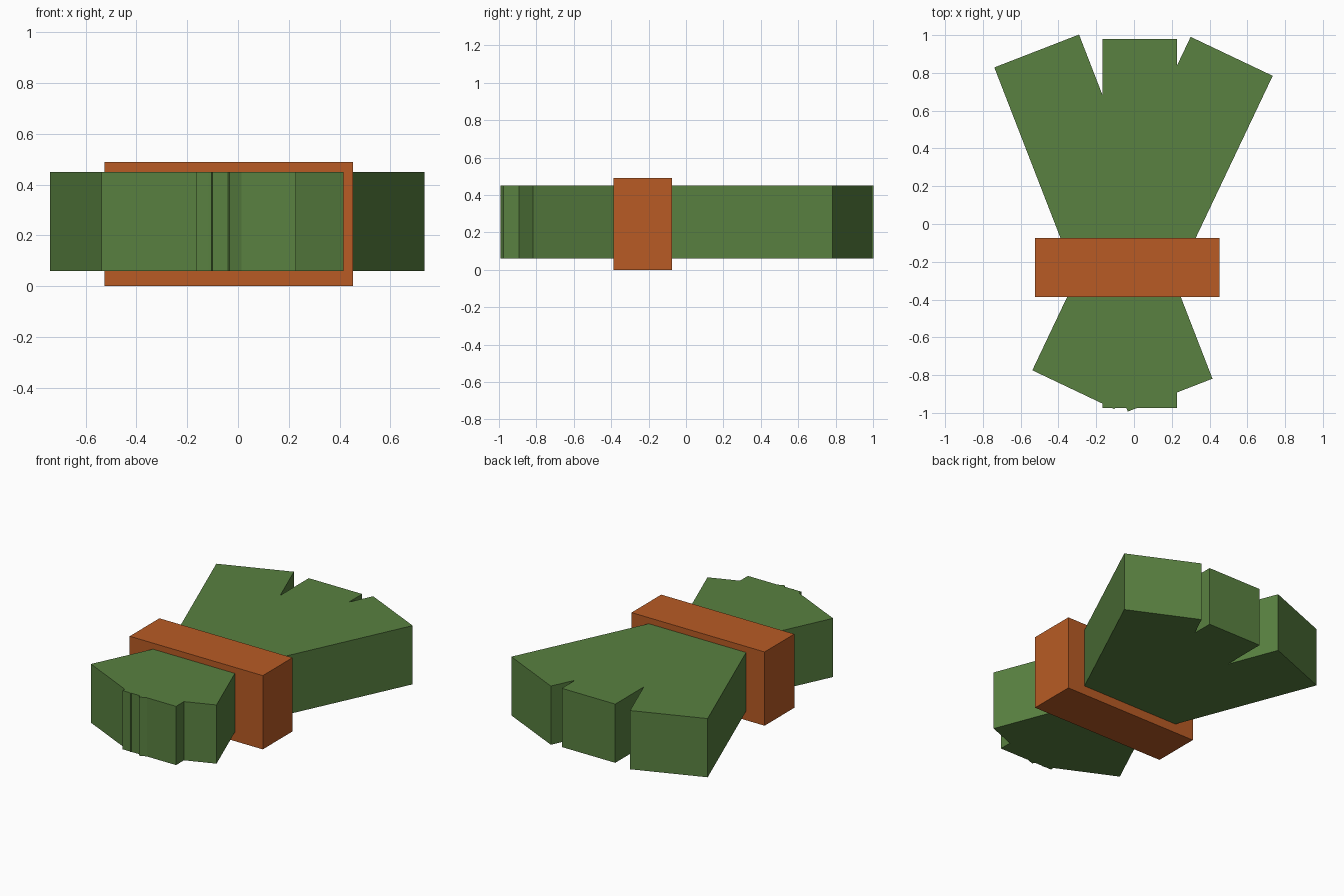
import bpy, math

if "Cube" in bpy.data.objects:
    bpy.data.objects.remove(bpy.data.objects["Cube"])


def material(name, rgb):
    m = bpy.data.materials.new(name)
    m.diffuse_color = (*rgb, 1)
    m.use_nodes = True
    m.node_tree.nodes["Principled BSDF"].inputs["Base Color"].default_value = m.diffuse_color
    return m


green = material("leaf green", (0.10, 0.22, 0.052))
orange = material("burnt orange", (0.48, 0.105, 0.018))


def box(name, center, size, mat, angle=0):
    bpy.ops.mesh.primitive_cube_add(size=1, location=center,
                                    rotation=(0, 0, math.radians(angle)))
    ob = bpy.context.object
    ob.name = name
    ob.scale = size
    ob.data.materials.append(mat)
    return ob


# three square-ended stalks fanned out, tied into a bundle
for name, x, y, width, angle in (("middle_stalk", 0.031, 0.002, 0.393, 0),
                                 ("left_stalk", -0.162, 0.005, 0.481, 21.2),
                                 ("right_stalk", 0.098, 0.005, 0.481, -25.4)):
    box(name, (x, y, 0.255), (width, 1.954, 0.39), green, angle)

# band wrapped round the bundle
box("band", (-0.036, -0.231, 0.245), (0.978, 0.312, 0.49), orange)
